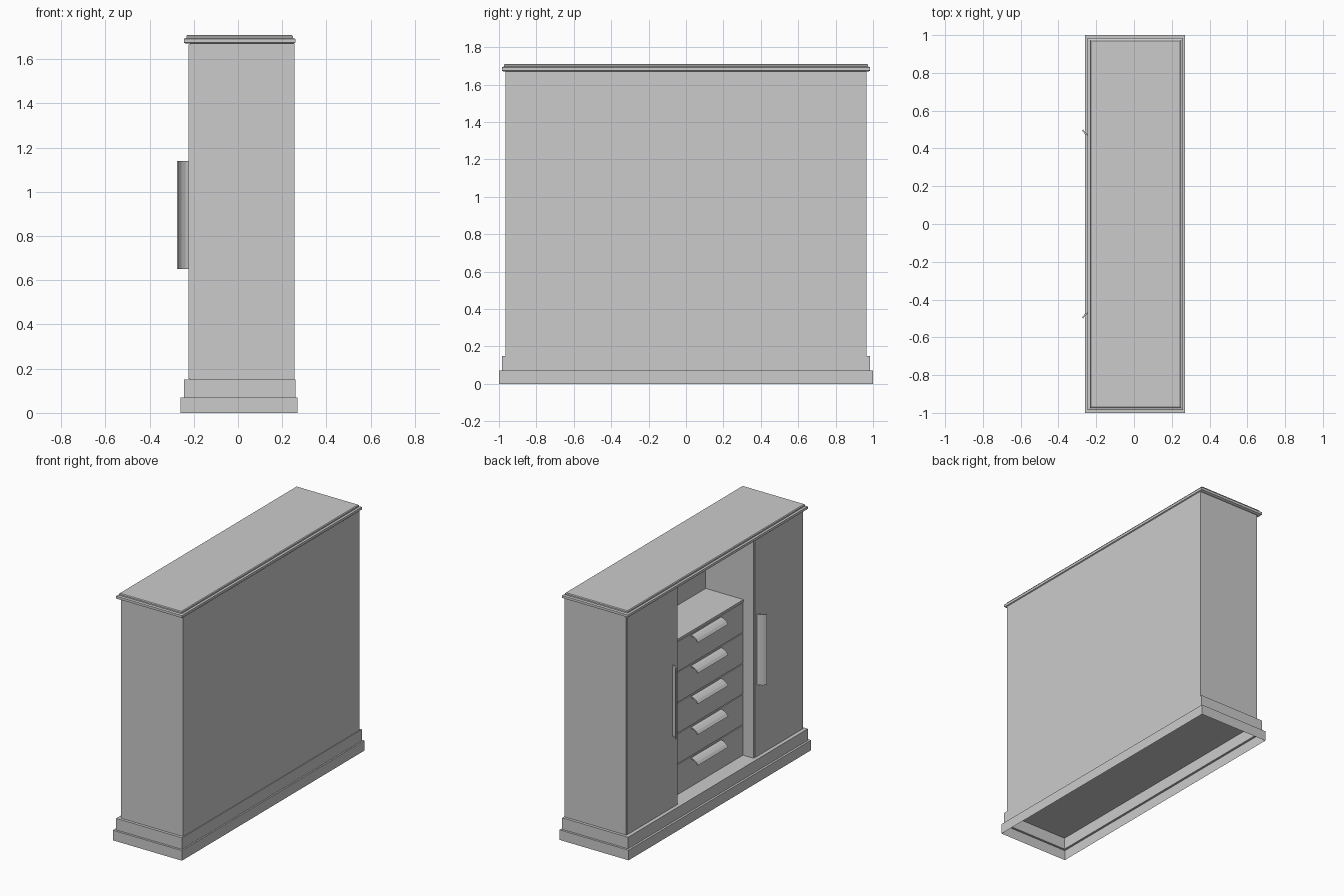
import bpy
from mathutils import Vector

if "Cube" in bpy.data.objects:
    bpy.data.objects.remove(bpy.data.objects["Cube"])

grey = bpy.data.materials.new("light_grey")
grey.use_nodes = True
grey.diffuse_color = (0.6, 0.6, 0.6, 1)
grey.node_tree.nodes["Principled BSDF"].inputs["Base Color"].default_value = grey.diffuse_color


def add_mesh(name, verts, faces):
    mesh = bpy.data.meshes.new(name)
    mesh.from_pydata(verts, [], faces)
    mesh.materials.append(grey)
    obj = bpy.data.objects.new(name, mesh)
    bpy.context.collection.objects.link(obj)
    return obj


def loft(name, rings, bottom=True):
    """Stack rectangles (x0, x1, y0, y1, z) into one stepped body."""
    verts, faces = [], []
    for x0, x1, y0, y1, z in rings:
        verts += [(x0, y0, z), (x1, y0, z), (x1, y1, z), (x0, y1, z)]
    for r in range(len(rings) - 1):
        for i in range(4):
            a, b = r * 4 + i, r * 4 + (i + 1) % 4
            faces.append((a, b, b + 4, a + 4))
    top = len(verts) - 4
    faces.append((top, top + 1, top + 2, top + 3))
    if bottom:
        faces.append((3, 2, 1, 0))
    return add_mesh(name, verts, faces)


def box(name, x0, x1, y0, y1, z0, z1):
    return loft(name, [(x0, x1, y0, y1, z0), (x0, x1, y0, y1, z1)])


def handle(name, origin, side, along, length):
    """Curved strip pull: leans outwards along side, runs along the given axis."""
    out = Vector((-1, 0, 0))
    profile = [(0, 0), (0.02, 0.006), (0.038, 0.018), (0.052, 0.035)]
    verts, faces = [], []
    for o, s in profile:
        p = Vector(origin) + out * o + Vector(side) * s
        half = Vector(along) * length / 2
        verts += [p - half, p + half]
    for i in range(len(profile) - 1):
        a = i * 2
        faces.append((a, a + 1, a + 3, a + 2))
    obj = add_mesh(name, verts, faces)
    solid = obj.modifiers.new("thickness", "SOLIDIFY")
    solid.thickness = 0.008
    solid.offset = 0
    return obj


BACK, FRONT, SIDE = 0.255, -0.217, 0.965
FLOOR, TOP = 0.15, 1.67
NICHE_LEFT, NICHE_RIGHT = 0.41, -0.43
DRAWER_X, NICHE_BACK = -0.14, 0.15

# Stepped plinth, hollow and open underneath
loft("plinth", [(-0.26, 0.27, -1, 1, 0), (-0.26, 0.27, -1, 1, 0.07),
                (-0.245, 0.26, -0.985, 0.985, 0.07),
                (-0.245, 0.26, -0.985, 0.985, FLOOR)], bottom=False)

# Cornice with a thin moulded edge
loft("cornice", [(-0.235, 0.25, -0.975, 0.975, TOP),
                 (-0.245, 0.26, -0.985, 0.985, TOP + 0.005),
                 (-0.245, 0.26, -0.985, 0.985, 1.692),
                 (-0.233, 0.248, -0.973, 0.973, 1.696),
                 (-0.233, 0.248, -0.973, 0.973, 1.705),
                 (-0.228, 0.243, -0.968, 0.968, 1.71)])

# Side cabinets and back panel around the open centre
box("left_cabinet", FRONT, BACK, NICHE_LEFT, SIDE, FLOOR, TOP)
box("right_cabinet", FRONT, BACK, -SIDE, NICHE_RIGHT, FLOOR, TOP)
box("back_panel", NICHE_BACK, BACK, NICHE_RIGHT, NICHE_LEFT, FLOOR, TOP)

# Doors with their tall pulls
for name, y0, y1, s in (("left", NICHE_LEFT, SIDE, 1), ("right", -SIDE, NICHE_RIGHT, -1)):
    box(name + "_door", -0.224, FRONT, y0 + 0.004, y1 - 0.004, FLOOR + 0.004, TOP - 0.004)
    handle(name + "_door_handle", (-0.22, 0.462 * s, 0.895), (0, s, 0), (0, 0, 1), 0.49)

# Chest of drawers in the centre, with its counter top
CHEST_TOP, COUNT = 1.215, 5
box("drawer_chest", DRAWER_X + 0.012, NICHE_BACK, NICHE_RIGHT, NICHE_LEFT, FLOOR, CHEST_TOP)
box("chest_top", DRAWER_X, NICHE_BACK, NICHE_RIGHT, NICHE_LEFT, CHEST_TOP, 1.23)
step = (CHEST_TOP - FLOOR) / COUNT
for i in range(COUNT):
    z0 = FLOOR + i * step
    box(f"drawer_front_{i + 1}", DRAWER_X, DRAWER_X + 0.012, NICHE_RIGHT + 0.003,
        NICHE_LEFT - 0.003, z0 + 0.003, z0 + step - 0.003)
    handle(f"drawer_handle_{i + 1}", (DRAWER_X, -0.02, z0 + step - 0.015),
           (0, 0, -1), (0, 1, 0), 0.33)
